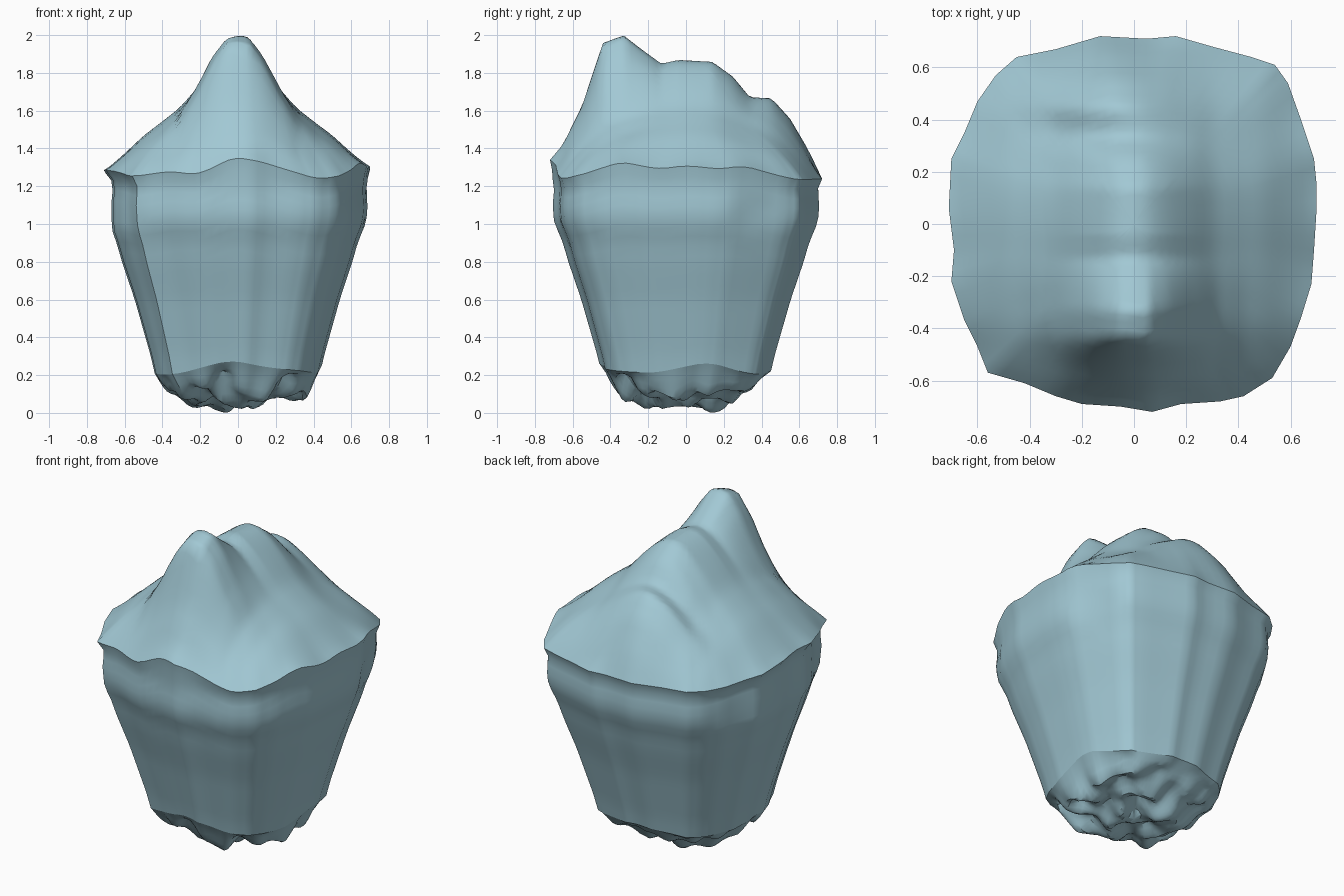
import bpy, bmesh, math
from mathutils import Vector, noise

if "Cube" in bpy.data.objects:
    bpy.data.objects.remove(bpy.data.objects["Cube"])

mat = bpy.data.materials.new("pale blue stone")
mat.diffuse_color = (0.36, 0.58, 0.66, 1)
mat.use_nodes = True
mat.node_tree.nodes["Principled BSDF"].inputs["Base Color"].default_value = mat.diffuse_color

# Rim outline seen from above, counter-clockwise from the right side
OUTLINE = [(.70, .06), (.70, .15), (.69, .25), (.64, .40), (.59, .54), (.54, .61),
           (.45, .64), (.30, .68), (.16, .72), (.05, .71), (-.13, .72), (-.30, .67),
           (-.45, .64), (-.53, .57), (-.60, .47), (-.65, .35), (-.70, .25), (-.71, .06),
           (-.69, -.10), (-.70, -.22), (-.65, -.37), (-.60, -.47), (-.56, -.57),
           (-.42, -.61), (-.30, -.66), (-.20, -.69), (-.05, -.70), (.07, -.72),
           (.18, -.69), (.33, -.68), (.42, -.66), (.53, -.59), (.60, -.47),
           (.64, -.36), (.68, -.23), (.69, -.10)]
# Rim and foot heights by compass angle
RIM = [(-180, 1.29), (-150, 1.28), (-135, 1.25), (-120, 1.28), (-107, 1.26), (-92, 1.355),
       (-80, 1.33), (-65, 1.27), (-57, 1.235), (-45, 1.26), (-28, 1.33), (-12, 1.29),
       (0, 1.31), (15, 1.29), (24, 1.31), (45, 1.235), (90, 1.24), (135, 1.24), (180, 1.29)]
FOOT = [(-180, .21), (-135, .20), (-95, .28), (-70, .24), (-45, .22), (-22, .21),
        (15, .27), (45, .20), (90, .23), (135, .20), (180, .21)]
# Crest height from front to back, the broad mound under it, and side fall-offs
RIDGE = [(-.72, 1.35), (-.65, 1.43), (-.55, 1.63), (-.44, 1.96), (-.33, 2.0),
         (-.24, 1.93), (-.13, 1.85), (-.04, 1.87), (.14, 1.86), (.25, 1.78),
         (.34, 1.67), (.45, 1.68), (.55, 1.57), (.65, 1.40), (.72, 1.25)]
MOUND = [(-.72, 1.30), (-.55, 1.50), (-.40, 1.69), (-.20, 1.80), (.0, 1.84),
         (.14, 1.82), (.30, 1.70), (.47, 1.60), (.60, 1.44), (.72, 1.25)]
BROAD = [(0, 1), (.06, .98), (.13, .91), (.22, .78), (.30, .63), (.40, .50),
         (.50, .37), (.60, .20), (.72, 0)]
NARROW = [(0, 1), (.06, 1), (.13, .78), (.22, .38), (.32, .08), (.42, 0)]
# Body half-width factor by height
WIDTH = [(.15, .60), (.22, .625), (.30, .65), (.40, .69), (.60, .77), (.80, .865),
         (.90, .905), (.96, .94), (1.01, .97), (1.10, .98), (1.18, .97), (1.26, .985)]


def lerp(table, v):
    if v <= table[0][0]:
        return table[0][1]
    for (a, p), (b, q) in zip(table, table[1:]):
        if v <= b:
            return p + (q - p) * (v - a) / (b - a)
    return table[-1][1]


def soft(table, v, r=.05):
    return sum(lerp(table, v + r * d) for d in (-1, -.5, 0, .5, 1)) / 5


# Subdivide the outline
SUB = 3
RING = []
for i, (x, y) in enumerate(OUTLINE):
    u, v = OUTLINE[(i + 1) % len(OUTLINE)]
    RING += [(x + (u - x) * k / SUB, y + (v - y) * k / SUB) for k in range(SUB)]


def crest(x, y):
    mound = soft(MOUND, y)
    off = lerp([(.2, 0), (.42, -.13)], y)        # rear knob sits left of centre
    return (1.25 + max(0, mound - 1.25) * soft(BROAD, abs(x), .03)
            + (lerp(RIDGE, y) - mound) * lerp(NARROW, abs(x - off)))


def by_angle(table, x, y, r):
    return soft(table, math.degrees(math.atan2(y, x)), r)


def loft(name, rings, angle, tip=None):
    """Skin a stack of rings; close it with a tip point if given."""
    bm = bmesh.new()
    rows = [[bm.verts.new(p) for p in r] for r in rings]
    n = len(rows[0])
    for a, b in zip(rows, rows[1:]):
        for i in range(n):
            j = (i + 1) % n
            bm.faces.new((a[i], a[j], b[j], b[i]))
    if tip:
        t = bm.verts.new(tip)
        for i in range(n):
            bm.faces.new((rows[-1][i], rows[-1][(i + 1) % n], t))
    me = bpy.data.meshes.new(name)
    bm.to_mesh(me)
    bm.free()
    me.materials.append(mat)
    ob = bpy.data.objects.new(name, me)
    bpy.context.collection.objects.link(ob)
    bpy.ops.object.select_all(action='DESELECT')
    ob.select_set(True)
    bpy.context.view_layer.objects.active = ob
    bpy.ops.object.shade_smooth_by_angle(angle=math.radians(angle))


# Peaked crown, eased into the wavy rim
N = 26
crown = []
for k in range(N):
    s = 1 - k / N
    crown.append([(x * s, y * s, crest(x * s, y * s)
                   + (by_angle(RIM, x, y, 4) - crest(x, y)) * s ** 7) for x, y in RING])
loft("crown", crown, 60, (0, 0, crest(0, 0)))

# Tapering body with a swollen band and wavy lower edge
M = 20
body = []
for k in range(M + 1):
    row = []
    for x, y in RING:
        lo, hi = by_angle(FOOT, x, y, 8), by_angle(RIM, x, y, 4)
        z = lo + (hi - lo) * k / M
        s = 1 if k == M else lerp(WIDTH, z)
        if x > .5 and .2 < y < .6 and .93 < z < 1.17:   # hollow at the rear right
            s -= .03 * math.sin((z - .93) / .24 * math.pi) * math.sin((y - .2) / .4 * math.pi)
        if x < -.5 and k < M and .95 < z:               # flatter band on the left
            s -= .035 * min(1, (z - .95) / .08) * min(1, (-x - .5) / .12)
        row.append((x * s, y * s, z))
    body.append(row)
loft("body", body, 40)

# Craggy underside: broken lumps below a rounded foot
UNDER = [(0, .05), (.2, .055), (.32, .07), (.42, .10), (.50, .13), (.57, .17), (.62, .21)]


def under_z(x, y, s):
    crag = noise.noise(Vector((x * 8, y * 8, 3.7))) * .12 * min(1, (.62 - s) / .1)
    lift = (by_angle(FOOT, x, y, 8) - .21) * max(0, s - .5) / .12
    return lerp(UNDER, s) + crag + lift


under = [body[0]]
for s in (.59, .56, .53, .50, .47, .43, .39, .35, .31, .27, .23, .19, .15, .10, .05):
    under.append([(x * s, y * s, under_z(x * s, y * s, s)) for x, y in RING])
low = min(p[2] for r in under for p in r)
under = [[(x, y, z - low * max(0, 1 - z / .15)) for x, y, z in reversed(r)] for r in under]
loft("craggy_underside", under, 30, (0, 0, under_z(0, 0, 0)))
